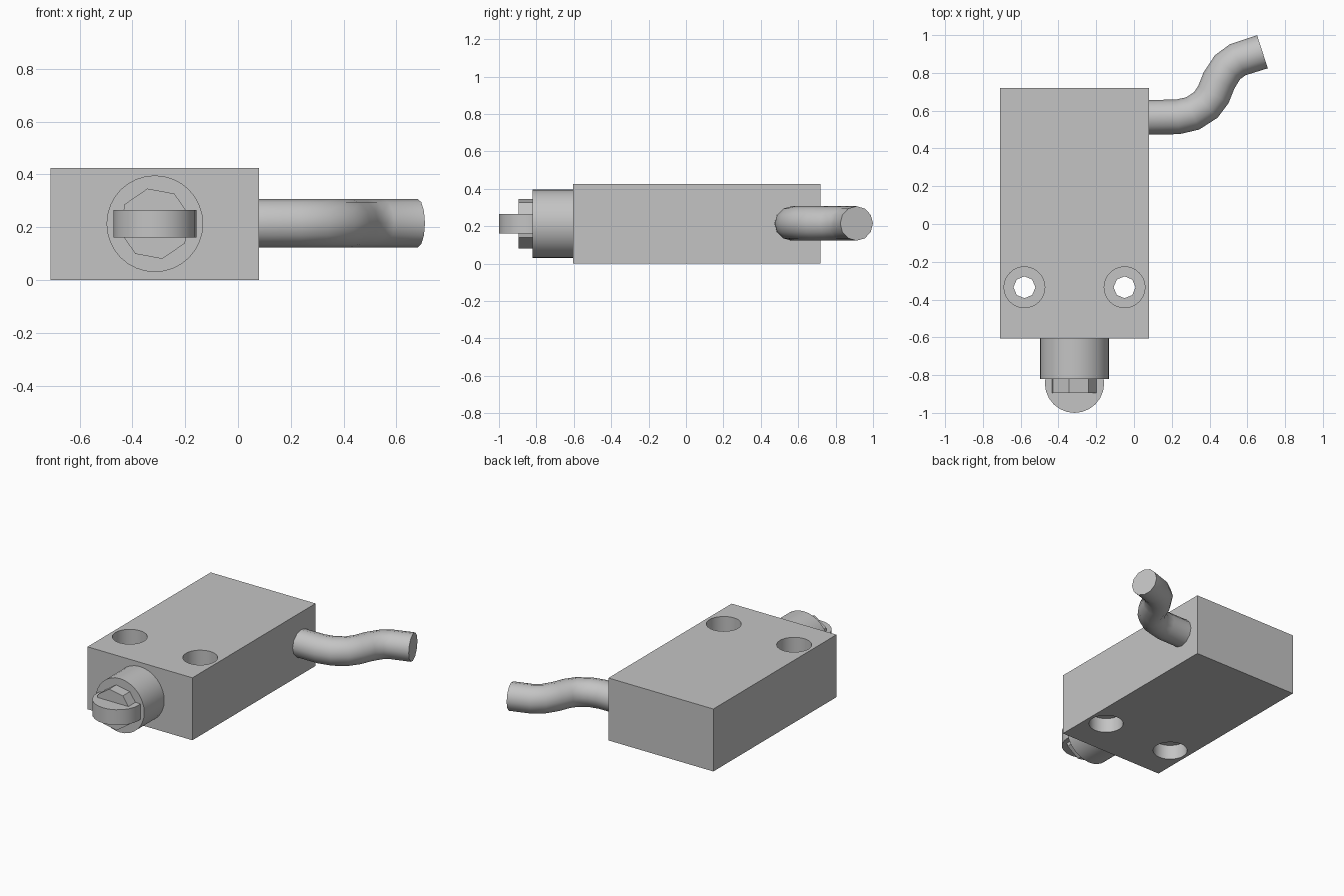
import bpy
from math import radians
from mathutils import Matrix

if "Cube" in bpy.data.objects:
    bpy.data.objects.remove(bpy.data.objects["Cube"], do_unlink=True)

grey = bpy.data.materials.new("plain grey")
grey.use_nodes = True
grey.diffuse_color = (0.55, 0.55, 0.55, 1)
grey.node_tree.nodes["Principled BSDF"].inputs["Base Color"].default_value = (0.55, 0.55, 0.55, 1)


def activate(obj):
    bpy.ops.object.select_all(action="DESELECT")
    obj.select_set(True)
    bpy.context.view_layer.objects.active = obj


def smooth(obj):
    activate(obj)
    bpy.ops.object.shade_smooth_by_angle(angle=radians(35))


def cylinder(name, radius, length, centre, sides=32, along_y=False, spin=0):
    bpy.ops.mesh.primitive_cylinder_add(vertices=sides, radius=radius, depth=length)
    obj = bpy.context.object
    obj.name = name
    turn = Matrix.Rotation(radians(spin), 4, "Z")
    if along_y:
        turn = Matrix.Rotation(radians(90), 4, "X") @ turn
    obj.data.transform(turn)
    obj.location = centre
    obj.data.materials.append(grey)
    return obj


# Rectangular switch housing
LEFT, RIGHT, FRONT, BACK, TOP = -0.71, 0.08, -0.605, 0.72, 0.425
bpy.ops.mesh.primitive_cube_add(size=1)
body = bpy.context.object
body.name = "body"
body.data.transform(Matrix.Diagonal((RIGHT - LEFT, BACK - FRONT, TOP, 1)))
body.location = ((LEFT + RIGHT) / 2, (FRONT + BACK) / 2, TOP / 2)
body.data.materials.append(grey)


def cut(radius, bottom, top, x, sides):
    cutter = cylinder("hole_cutter", radius, top - bottom, (x, -0.335, (top + bottom) / 2), sides)
    cutter.hide_render = True
    mod = body.modifiers.new("hole", "BOOLEAN")
    mod.operation = "DIFFERENCE"
    mod.solver = "EXACT"
    mod.object = cutter
    activate(body)
    bpy.ops.object.modifier_apply(modifier=mod.name)
    bpy.data.objects.remove(cutter, do_unlink=True)


# Mounting holes, counterbored from both sides
for x in (-0.58, -0.05):
    cut(0.108, TOP - 0.17, TOP + 0.1, x, 32)
    cut(0.108, -0.1, 0.1, x, 32)
    cut(0.058, 0.05, TOP - 0.1, x, 8)
smooth(body)

# Plunger: barrel, faceted holder and roller
AXIS_X, AXIS_Z = -0.315, 0.213
smooth(cylinder("plunger_barrel", 0.183, 0.22, (AXIS_X, -0.71, AXIS_Z), 32, True))
cylinder("roller_holder", 0.136, 0.095, (AXIS_X, -0.8475, AXIS_Z), 8, True, 12)
smooth(cylinder("roller", 0.157, 0.105, (AXIS_X, -0.843, AXIS_Z), 24))

# Bent cable leaving the side
path = [(0.07, 0.565), (0.23, 0.567), (0.31, 0.585), (0.38, 0.63), (0.42, 0.685),
        (0.45, 0.76), (0.495, 0.83), (0.55, 0.87), (0.68, 0.912)]
curve = bpy.data.curves.new("cable", "CURVE")
curve.dimensions = "3D"
curve.bevel_depth = 0.092
curve.bevel_resolution = 4
curve.use_fill_caps = True
spline = curve.splines.new("POLY")
spline.points.add(len(path) - 1)
for point, (x, y) in zip(spline.points, path):
    point.co = (x, y, 0.215, 1)
cable = bpy.data.objects.new("cable", curve)
bpy.context.collection.objects.link(cable)
curve.materials.append(grey)
activate(cable)
bpy.ops.object.convert(target="MESH")
smooth(bpy.context.object)
